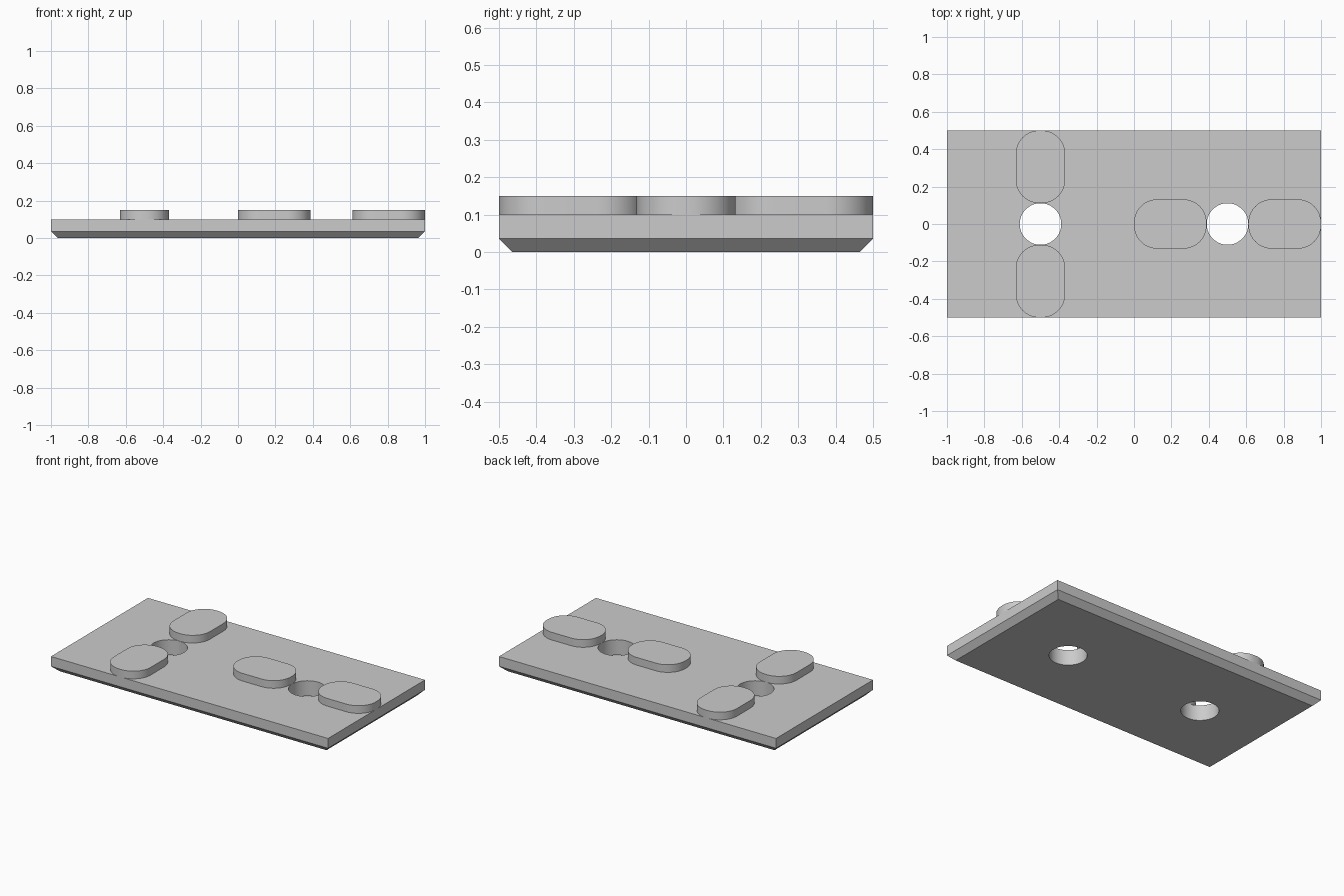
import bpy, bmesh, math

cube = bpy.data.objects.get("Cube")
if cube:
    bpy.data.objects.remove(cube, do_unlink=True)

# Single plain grey
grey = bpy.data.materials.new("light_grey")
grey.use_nodes = True
colour = (0.6, 0.6, 0.6, 1)
grey.diffuse_color = colour
grey.node_tree.nodes["Principled BSDF"].inputs["Base Color"].default_value = colour


def rounded_rect(half_x, half_y, radius=0.0, steps=16):
    """Counter-clockwise outline with rounded (or sharp) corners."""
    if radius == 0:
        return [(half_x, half_y), (-half_x, half_y), (-half_x, -half_y), (half_x, -half_y)]
    points = []
    for corner, (sx, sy) in enumerate([(1, 1), (-1, 1), (-1, -1), (1, -1)]):
        for i in range(steps + 1):
            a = math.pi / 2 * (corner + i / steps)
            points.append((sx * (half_x - radius) + radius * math.cos(a),
                           sy * (half_y - radius) + radius * math.sin(a)))
    return points


def loft(name, layers, location=(0, 0, 0)):
    """Closed solid through stacked (outline, height) layers, bottom first."""
    bm = bmesh.new()
    rings = [[bm.verts.new((x, y, z)) for x, y in outline] for outline, z in layers]
    n = len(rings[0])
    for low, high in zip(rings, rings[1:]):
        for i in range(n):
            j = (i + 1) % n
            bm.faces.new((low[i], low[j], high[j], high[i]))
    bm.faces.new(rings[0][::-1])
    bm.faces.new(rings[-1])
    mesh = bpy.data.meshes.new(name)
    bm.to_mesh(mesh)
    bm.free()
    mesh.materials.append(grey)
    obj = bpy.data.objects.new(name, mesh)
    obj.location = location
    bpy.context.collection.objects.link(obj)
    return obj


def smooth(obj):
    bpy.ops.object.select_all(action='DESELECT')
    obj.select_set(True)
    bpy.context.view_layer.objects.active = obj
    bpy.ops.object.shade_smooth_by_angle(angle=math.radians(30))


# Base plate with a chamfered underside
chamfer, thickness = 0.036, 0.1
edge = rounded_rect(1, 0.5)
plate = loft("base_plate", [(rounded_rect(1 - chamfer, 0.5 - chamfer), 0),
                            (edge, chamfer), (edge, thickness)])

# Round through holes
for side, x in (("right", -0.5), ("left", 0.5)):
    bpy.ops.mesh.primitive_cylinder_add(vertices=64, radius=0.111, depth=0.6, location=(x, 0, 0))
    cutter = bpy.context.object
    cutter.name = side + "_hole_cutter"
    cutter.data.materials.append(grey)
    cutter.hide_render = True
    cutter.hide_set(True)
    cut = plate.modifiers.new(side + "_hole", 'BOOLEAN')
    cut.operation = 'DIFFERENCE'
    cut.solver = 'EXACT'
    cut.object = cutter

# Apply the cuts so the hole walls can be shaded smooth
bpy.context.view_layer.update()
cut_mesh = bpy.data.meshes.new_from_object(plate.evaluated_get(bpy.context.evaluated_depsgraph_get()))
plate.modifiers.clear()
plate.data = cut_mesh
for side in ("right", "left"):
    bpy.data.objects.remove(bpy.data.objects[side + "_hole_cutter"], do_unlink=True)
smooth(plate)

# Raised oblong pads on both sides of each hole
half_long, half_wide, radius, offset = 0.194, 0.132, 0.125, 0.306
for sign, end in ((-1, "front"), (1, "back")):
    outline = rounded_rect(half_wide, half_long, radius)
    smooth(loft(end + "_pad", [(outline, thickness), (outline, 0.15)], (-0.5, sign * offset, 0)))
for sign, end in ((-1, "inner"), (1, "outer")):
    outline = rounded_rect(half_long, half_wide, radius)
    smooth(loft(end + "_pad", [(outline, thickness), (outline, 0.15)], (0.5 + sign * offset, 0, 0)))
